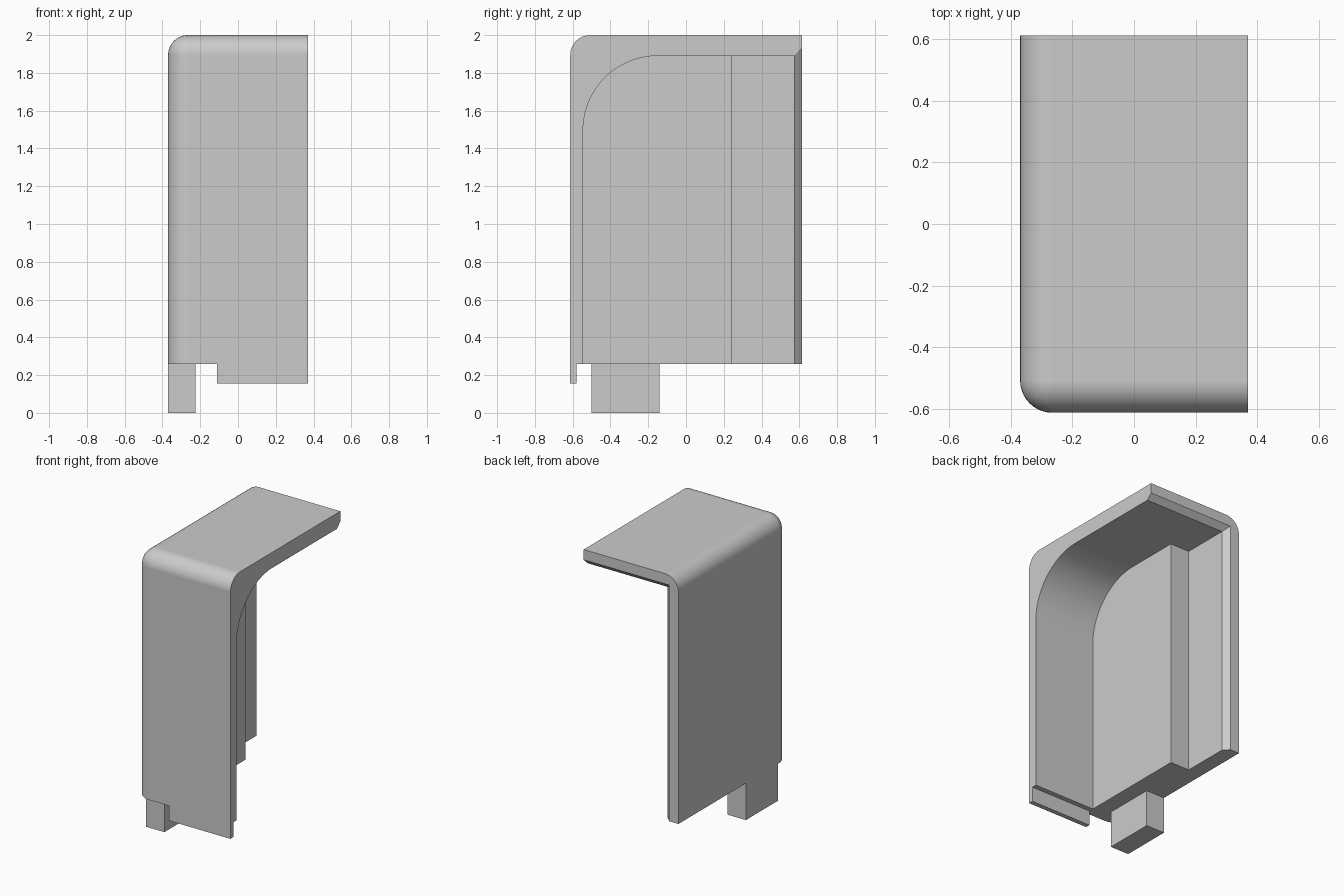
import bpy, bmesh, math

cube = bpy.data.objects.get("Cube")
if cube:
    bpy.data.objects.remove(cube, do_unlink=True)

grey = bpy.data.materials.new("plain grey")
grey.use_nodes = True
colour = (0.6, 0.6, 0.6, 1)
grey.diffuse_color = colour
grey.node_tree.nodes["Principled BSDF"].inputs["Base Color"].default_value = colour

# Main dimensions
X, Y, TOP, BASE = 0.37, 0.613, 2.0, 0.26
THICK_X, THIN_X, CEILING = -0.11, -0.26, 1.89
FRONT_IN, STEP_Y, CHAMFER_Y = -0.545, 0.24, 0.575
OUTER_R, INNER_R = 0.105, 0.395


def to_object(name, bm):
    bmesh.ops.recalc_face_normals(bm, faces=bm.faces[:])
    mesh = bpy.data.meshes.new(name)
    bm.to_mesh(mesh)
    bm.free()
    mesh.materials.append(grey)
    obj = bpy.data.objects.new(name, mesh)
    bpy.context.collection.objects.link(obj)
    return obj


def box_mesh(lo, hi):
    bm = bmesh.new()
    bmesh.ops.create_cube(bm, size=1)
    for v in bm.verts:
        v.co = [lo[i] if v.co[i] < 0 else hi[i] for i in range(3)]
    return bm


def loft(name, ring_a, ring_b):
    """Solid between two matching closed rings."""
    bm = bmesh.new()
    a = [bm.verts.new(p) for p in ring_a]
    b = [bm.verts.new(p) for p in ring_b]
    bm.faces.new(a)
    bm.faces.new(b[::-1])
    n = len(a)
    for i in range(n):
        j = (i + 1) % n
        bm.faces.new((a[i], b[i], b[j], a[j]))
    return to_object(name, bm)


# Outer block, rounded along the three edges that meet at the front left top
bm = box_mesh((-X, -Y, BASE), (X, Y, TOP))
corner = min(bm.verts, key=lambda v: v.co.x + v.co.y - v.co.z)
bmesh.ops.bevel(bm, geom=list(corner.link_edges), offset=OUTER_R,
                offset_type='OFFSET', segments=10, profile=0.5, affect='EDGES')
shell = to_object("cover_shell", bm)

# Main cavity with a large rounded front top corner
profile = [(1, 0), (1, CEILING)]
for i in range(25):
    t = math.radians(90 + 90 * i / 24)
    profile.append((FRONT_IN + INNER_R + INNER_R * math.cos(t),
                    CEILING - INNER_R + INNER_R * math.sin(t)))
profile.append((FRONT_IN, 0))
main_cavity = loft("main_cavity", [(THICK_X, y, z) for y, z in profile],
                   [(1, y, z) for y, z in profile])

# Deeper recess at the back of the side wall
recess = to_object("rear_recess", box_mesh((THIN_X, STEP_Y, 0), (1, 1, CEILING)))


# Chamfer around the rear opening
def chamfer_ring(d):
    x, z, y = THIN_X - d, CEILING + d, CHAMFER_Y + d
    return [(x, y, 0), (1, y, 0), (1, y, z), (x, y, z)]


chamfer = loft("rear_chamfer", chamfer_ring(-0.1), chamfer_ring(0.1))

# Lower front lip and side tab, overlapping the shell for a clean union
lip = to_object("front_lip", box_mesh((THICK_X, -Y, 0.155), (X, -0.58, BASE + 0.04)))
tab = to_object("side_tab", box_mesh((-X, -0.5, 0), (-0.225, -0.14, BASE + 0.04)))

bpy.ops.object.select_all(action='DESELECT')
bpy.context.view_layer.objects.active = shell
shell.select_set(True)
for helper, operation in ((main_cavity, 'DIFFERENCE'), (recess, 'DIFFERENCE'),
                          (chamfer, 'DIFFERENCE'), (lip, 'UNION'), (tab, 'UNION')):
    helper.hide_render = True
    mod = shell.modifiers.new(helper.name, 'BOOLEAN')
    mod.object = helper
    mod.operation = operation
    mod.solver = 'EXACT'
    bpy.ops.object.modifier_apply(modifier=mod.name)
    bpy.data.objects.remove(helper, do_unlink=True)

# Smooth rounded corners while keeping the flat walls crisp
bpy.ops.object.shade_smooth_by_angle(angle=math.radians(30))
weighted = shell.modifiers.new("flat_wall_normals", 'WEIGHTED_NORMAL')
weighted.keep_sharp = True
